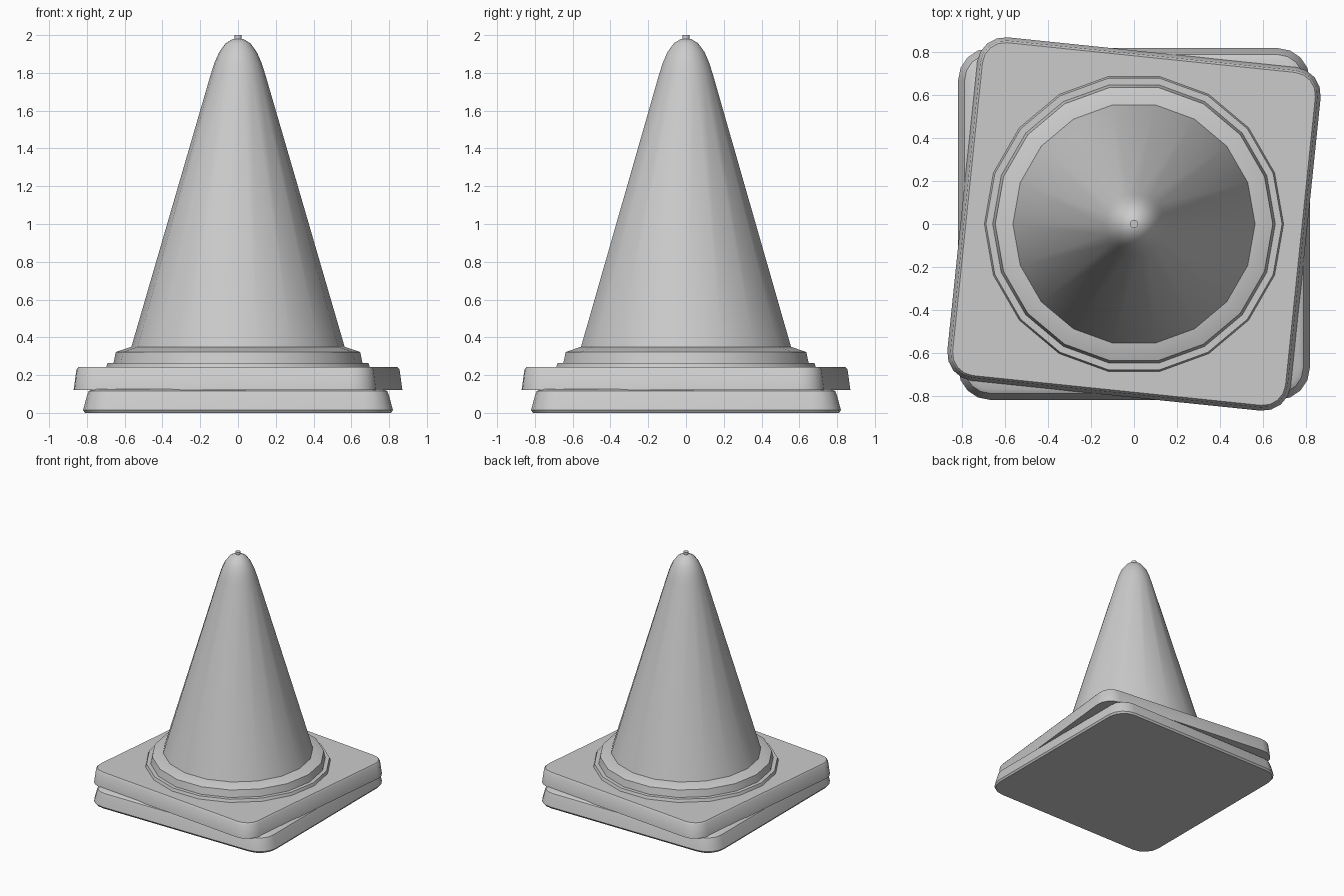
import bpy
import bmesh
import math

cube = bpy.data.objects.get("Cube")
if cube:
    bpy.data.objects.remove(cube, do_unlink=True)

grey = bpy.data.materials.new("plain_grey")
grey.use_nodes = True
colour = (0.6, 0.6, 0.6, 1)
grey.diffuse_color = colour
grey.node_tree.nodes["Principled BSDF"].inputs["Base Color"].default_value = colour


def loft(name, rings):
    """Join matching rings of points into a closed, smooth solid."""
    bm = bmesh.new()
    loops = [[bm.verts.new(p) for p in ring] for ring in rings]
    n = len(loops[0])
    for low, high in zip(loops, loops[1:]):
        for i in range(n):
            j = (i + 1) % n
            bm.faces.new((low[i], low[j], high[j], high[i]))
    bm.faces.new(loops[0][::-1])
    bm.faces.new(loops[-1])
    mesh = bpy.data.meshes.new(name)
    bm.to_mesh(mesh)
    bm.free()
    obj = bpy.data.objects.new(name, mesh)
    bpy.context.collection.objects.link(obj)
    mesh.materials.append(grey)
    bpy.ops.object.select_all(action='DESELECT')
    obj.select_set(True)
    bpy.context.view_layer.objects.active = obj
    bpy.ops.object.shade_smooth_by_angle(angle=math.radians(32))
    return obj


def rounded_square(half, radius, z, steps=4):
    points = []
    for quarter in range(4):
        middle = math.radians(45 + 90 * quarter)
        reach = (half - radius) * math.sqrt(2)
        for s in range(steps + 1):
            a = math.radians(90 * quarter + 90 * s / steps)
            points.append((reach * math.cos(middle) + radius * math.cos(a),
                           reach * math.sin(middle) + radius * math.sin(a), z))
    return points


def circle(radius, z, sides=18):
    turn = 2 * math.pi / sides
    return [(radius * math.cos(i * turn), radius * math.sin(i * turn), z)
            for i in range(sides)]


def slab(name, profile, corner):
    return loft(name, [rounded_square(h, corner - (profile[0][0] - h), z)
                       for h, z in profile])


# Two stacked base slabs, the upper one turned slightly
slab("lower_base", [(0.81, 0), (0.82, 0.015), (0.80, 0.09),
                    (0.79, 0.115), (0.77, 0.127)], 0.14)
upper = slab("upper_base", [(0.805, 0.122), (0.79, 0.23), (0.78, 0.242)], 0.13)
upper.rotation_euler.z = math.radians(-5.9)

# Stepped collar
loft("collar_ring", [circle(0.70, 0.235), circle(0.69, 0.265)])
loft("collar", [circle(0.66, 0.26), circle(0.647, 0.322), circle(0.565, 0.35)])

# Cone with rounded tip
loft("cone_body", [circle(r, z) for r, z in (
    (0.565, 0.348), (0.145, 1.79), (0.126, 1.85), (0.10, 1.91),
    (0.065, 1.957), (0.03, 1.978), (0.012, 1.982))])

# Small nub on the tip
loft("tip_nub", [circle(0.019, 1.97), circle(0.019, 2.0)])
